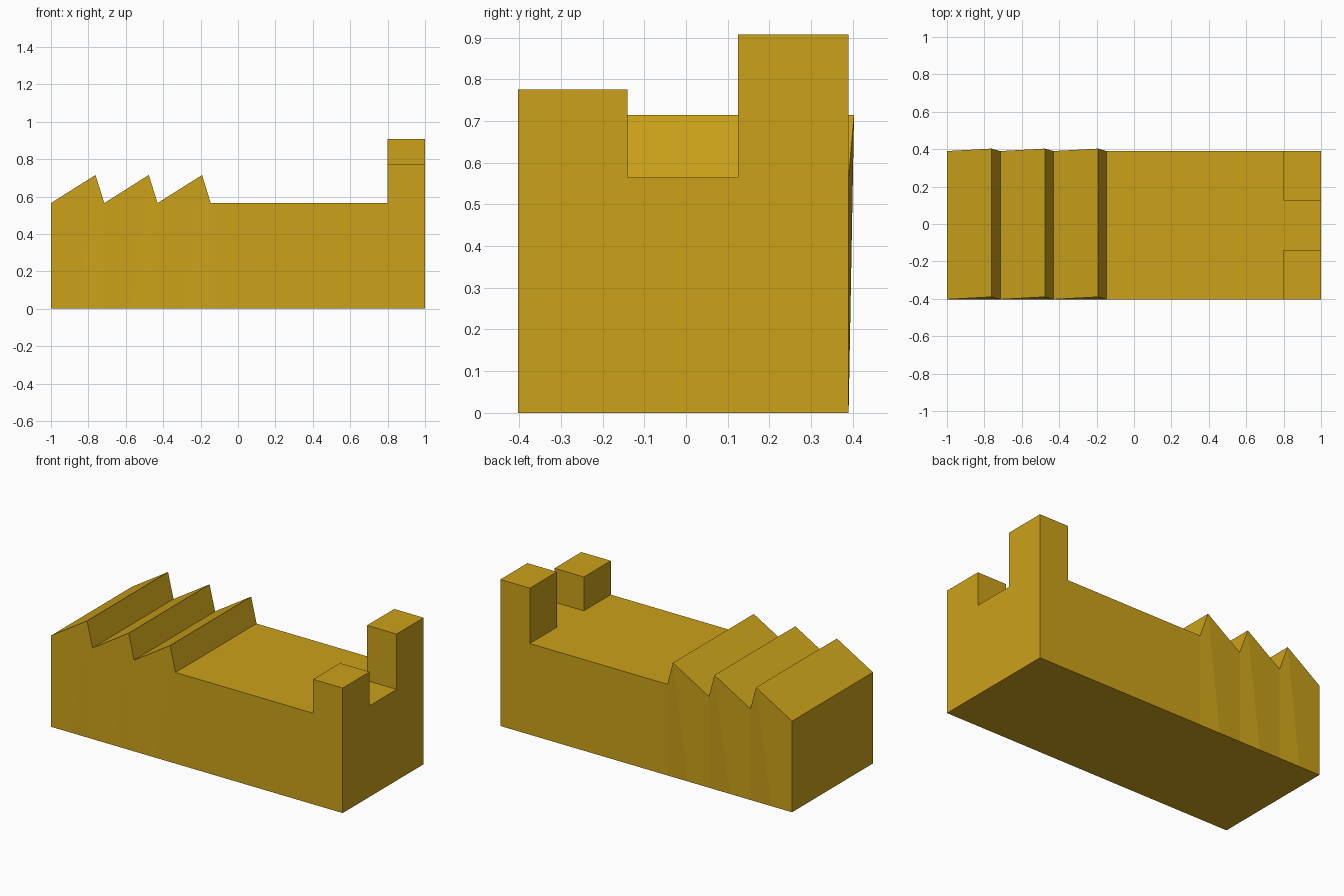
import bpy, bmesh
from mathutils import Vector

if "Cube" in bpy.data.objects:
    bpy.data.objects.remove(bpy.data.objects["Cube"])

HEIGHT = 0.565
XS = [-1, -0.857, -0.715, -0.572, -0.43, -0.287, -0.146, 0.798, 1]
YS = [-0.403, -0.14, 0.125, 0.39]
NX, NY = len(XS), len(YS)

bm = bmesh.new()


def layer(z):
    return [[bm.verts.new((x, y, z)) for y in YS] for x in XS]


# Block: bottom and top grids joined by side walls
bottom, top = layer(0), layer(HEIGHT)
top_faces = {}
for i in range(NX - 1):
    for j in range(NY - 1):
        corners = [(i, j), (i + 1, j), (i + 1, j + 1), (i, j + 1)]
        top_faces[i, j] = bm.faces.new([top[a][b] for a, b in corners])
        bm.faces.new([bottom[a][b] for a, b in reversed(corners)])
rim = ([(i, 0) for i in range(NX)] + [(NX - 1, j) for j in range(1, NY)]
       + [(i, NY - 1) for i in range(NX - 2, -1, -1)]
       + [(0, j) for j in range(NY - 2, 0, -1)])
for (a, b), (c, d) in zip(rim, rim[1:] + rim[:1]):
    bm.faces.new([bottom[a][b], bottom[c][d], top[c][d], top[a][b]])

# Sawtooth ridges: every second row is pulled up and sideways
for i in (1, 3, 5):
    for v in top[i]:
        v.co += Vector((0.095, 0.013, 0.15))

# Two end posts of different height
for j, z in ((0, 0.775), (2, 0.908)):
    out = bmesh.ops.extrude_discrete_faces(bm, faces=[top_faces[NX - 2, j]])
    for v in out["faces"][0].verts:
        v.co.z = z

bmesh.ops.recalc_face_normals(bm, faces=bm.faces[:])
mesh = bpy.data.meshes.new("ridged_block")
bm.to_mesh(mesh)
bm.free()
block = bpy.data.objects.new("ridged_block", mesh)
bpy.context.collection.objects.link(block)

# Golden yellow surface
mat = bpy.data.materials.new("golden_yellow")
mat.diffuse_color = (0.6, 0.36, 0.01, 1)
mat.use_nodes = True
mat.node_tree.nodes["Principled BSDF"].inputs["Base Color"].default_value = mat.diffuse_color
mesh.materials.append(mat)
